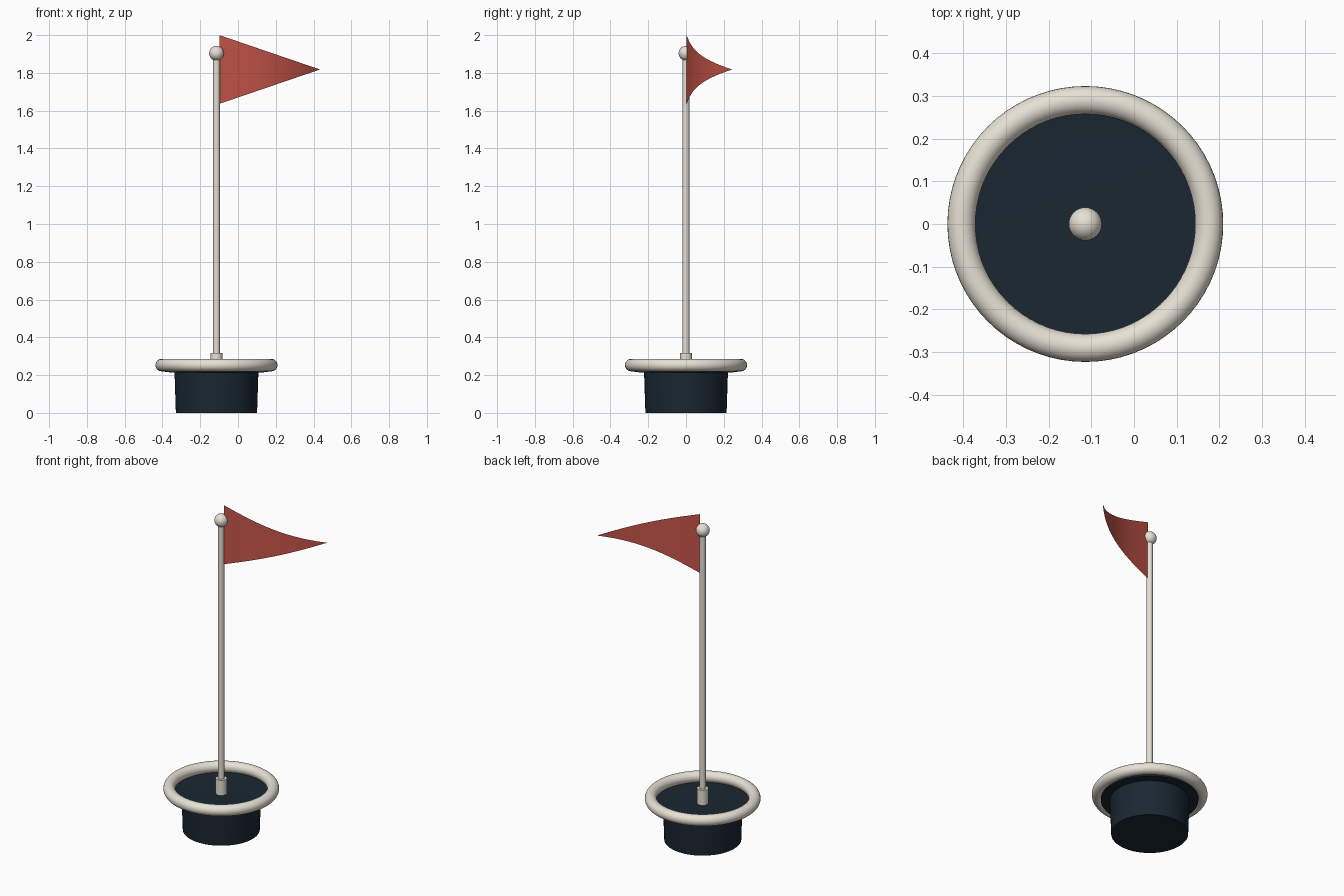
import bpy, bmesh, math

if "Cube" in bpy.data.objects:
    bpy.data.objects.remove(bpy.data.objects["Cube"])

CX = -0.114  # axis of the stand


def material(name, rgb):
    m = bpy.data.materials.new(name)
    m.diffuse_color = (*rgb, 1)
    m.use_nodes = True
    m.node_tree.nodes["Principled BSDF"].inputs["Base Color"].default_value = m.diffuse_color
    return m


CREAM = material("cream", (0.80, 0.75, 0.66))
NAVY = material("navy", (0.010, 0.020, 0.032))
RED = material("red", (0.56, 0.09, 0.065))


def finish(name, mat):
    ob = bpy.context.object
    ob.name = name
    ob.data.materials.append(mat)
    bpy.ops.object.shade_smooth_by_angle(angle=math.radians(40))
    return ob


def rod(name, radius, z0, z1, mat, sides=32):
    bpy.ops.mesh.primitive_cylinder_add(vertices=sides, radius=radius, depth=z1 - z0,
                                        location=(CX, 0, (z0 + z1) / 2))
    return finish(name, mat)


def mesh_object(name, bm, mat):
    me = bpy.data.meshes.new(name)
    bm.to_mesh(me)
    bm.free()
    ob = bpy.data.objects.new(name, me)
    bpy.context.collection.objects.link(ob)
    bpy.ops.object.select_all(action='DESELECT')
    bpy.context.view_layer.objects.active = ob
    ob.select_set(True)
    return finish(name, mat)


# Base: tapered cup with a brim and a closed top, turned from a profile
profile = [(0, 0), (0.215, 0), (0.222, 0.214), (0.272, 0.216),
           (0.272, 0.226), (0.222, 0.224), (0, 0.224)]
bm = bmesh.new()
vs = [bm.verts.new((r, 0, z)) for r, z in profile]
es = [bm.edges.new(p) for p in zip(vs, vs[1:])]
bmesh.ops.spin(bm, geom=vs + es, cent=(0, 0, 0), axis=(0, 0, 1),
               angle=math.tau, steps=64, use_duplicate=False)
bmesh.ops.remove_doubles(bm, verts=bm.verts, dist=1e-4)
bmesh.ops.recalc_face_normals(bm, faces=bm.faces)
mesh_object("base_body", bm, NAVY).location.x = CX

# Float ring around the brim
bpy.ops.mesh.primitive_torus_add(major_radius=0.29, minor_radius=0.033, major_segments=72,
                                 minor_segments=24, location=(CX, 0, 0.253))
finish("float_ring", CREAM)

# Pole, its socket and the ball on top
rod("pole_socket", 0.032, 0.215, 0.317, CREAM)
rod("pole", 0.0175, 0.22, 1.90, CREAM)
bpy.ops.mesh.primitive_uv_sphere_add(segments=32, ring_count=16, radius=0.039,
                                     location=(CX, 0, 1.904))
finish("pole_ball", CREAM)

# Pennant: a thin sheet narrowing to a point and curling backwards
bm = bmesh.new()
STEPS, ROWS = 16, 6
grid = []
for i in range(STEPS + 1):
    t = i / STEPS
    x = -0.099 + 0.533 * t
    y = 0.003 + 0.243 * (0.3 * t + 0.7 * t ** 3)
    half = 0.182 * (1 - t)
    grid.append([bm.verts.new((x, y, 1.818 + half * (2 * j / ROWS - 1)))
                 for j in range(ROWS + 1)])
for a, b in zip(grid, grid[1:]):
    for j in range(ROWS):
        bm.faces.new((a[j], b[j], b[j + 1], a[j + 1]))
bmesh.ops.remove_doubles(bm, verts=bm.verts, dist=1e-5)
mesh_object("pennant", bm, RED)
